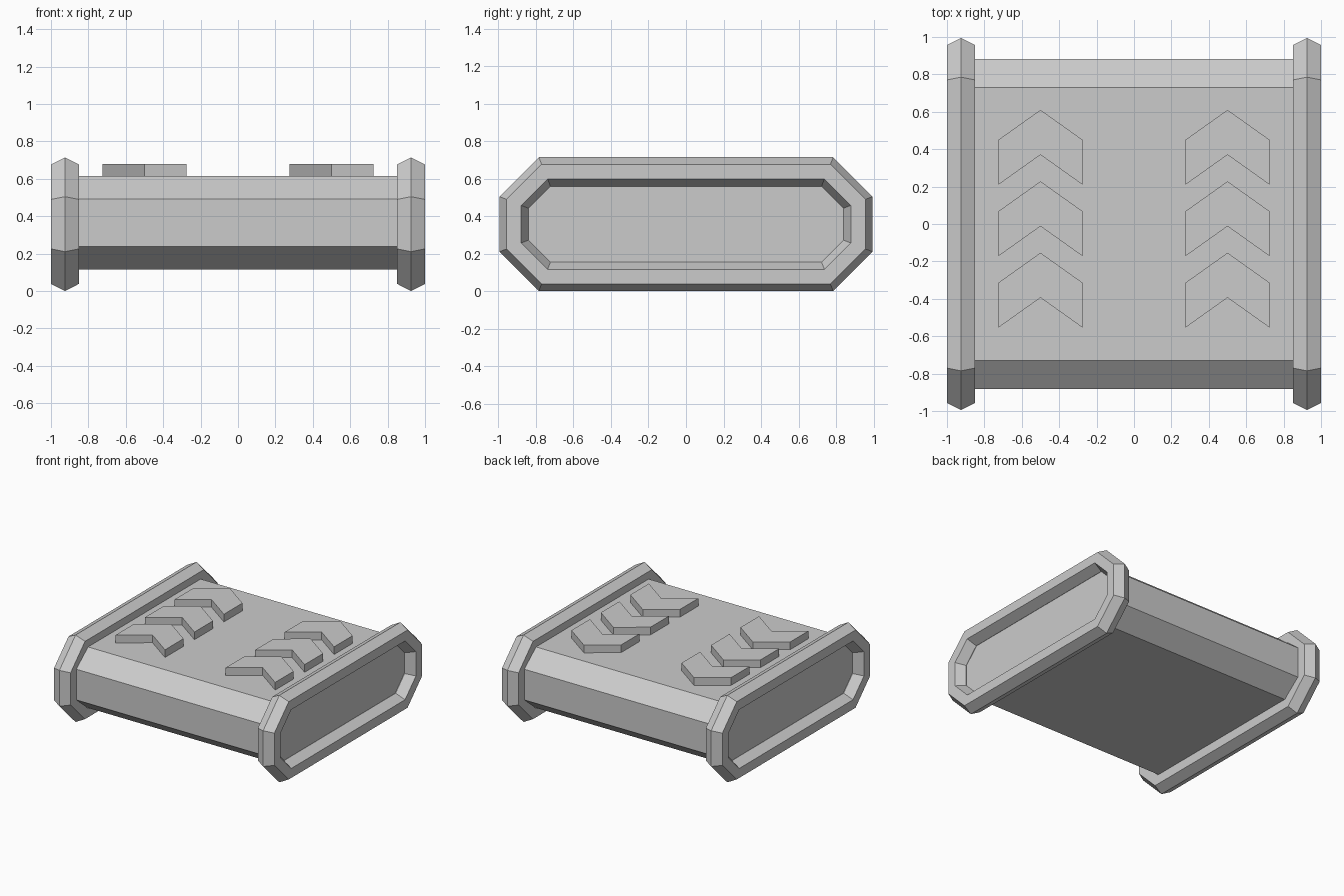
import bpy, bmesh

if "Cube" in bpy.data.objects:
    bpy.data.objects.remove(bpy.data.objects["Cube"])


def octagon(hy, hz, cy, cz, zc):
    """Stretched octagon in the YZ plane with corner cuts cy, cz."""
    return [(hy, zc - hz + cz), (hy, zc + hz - cz), (hy - cy, zc + hz), (cy - hy, zc + hz),
            (-hy, zc + hz - cz), (-hy, zc - hz + cz), (cy - hy, zc - hz), (hy - cy, zc - hz)]


def finish(name, bm):
    bmesh.ops.recalc_face_normals(bm, faces=bm.faces)
    mesh = bpy.data.meshes.new(name)
    bm.to_mesh(mesh)
    bm.free()
    obj = bpy.data.objects.new(name, mesh)
    bpy.context.collection.objects.link(obj)
    return obj


def prism(name, points, depth):
    """Extrude a closed outline along a vector."""
    bm = bmesh.new()
    face = bm.faces.new([bm.verts.new(p) for p in points])
    top = bmesh.ops.extrude_face_region(bm, geom=[face], use_keep_orig=True)
    verts = [v for v in top["geom"] if isinstance(v, bmesh.types.BMVert)]
    bmesh.ops.translate(bm, verts=verts, vec=depth)
    return finish(name, bm)


def frame(name, x):
    """Octagonal rim with a hexagonal cross-section."""
    mid = 0.357
    sections = [(0, 0.995, 0.357, 0.21), (0.075, 0.957, 0.319, 0.187),
                (0.075, 0.879, 0.241, 0.141), (0, 0.84, 0.202, 0.117),
                (-0.075, 0.879, 0.241, 0.141), (-0.075, 0.957, 0.319, 0.187)]
    bm = bmesh.new()
    rings = [[bm.verts.new((x + dx, y, z)) for y, z in octagon(hy, hz, c, c, mid)]
             for dx, hy, hz, c in sections]
    for i, a in enumerate(rings):
        b = rings[(i + 1) % len(rings)]
        for j in range(8):
            k = (j + 1) % 8
            bm.faces.new((a[j], a[k], b[k], b[j]))
    return finish(name, bm)


# Main slab, its ends closing the rims
body = [(-0.92, y, z) for y, z in octagon(0.883, 0.25, 0.153, 0.124, 0.365)]
prism("body", body, (1.84, 0, 0))

# Rims and raised arrows, left and right
for side, s in (("left", -1), ("right", 1)):
    frame(f"{side}_rim", s * 0.925)
    for n in range(3):
        tip = 0.61 - 0.382 * n
        outline = [(0, 0), (0.225, -0.16), (0.225, -0.4), (0, -0.24), (-0.225, -0.4), (-0.225, -0.16)]
        prism(f"{side}_chevron_{n + 1}",
              [(s * 0.5 + x, tip + y, 0.6) for x, y in outline], (0, 0, 0.078))
